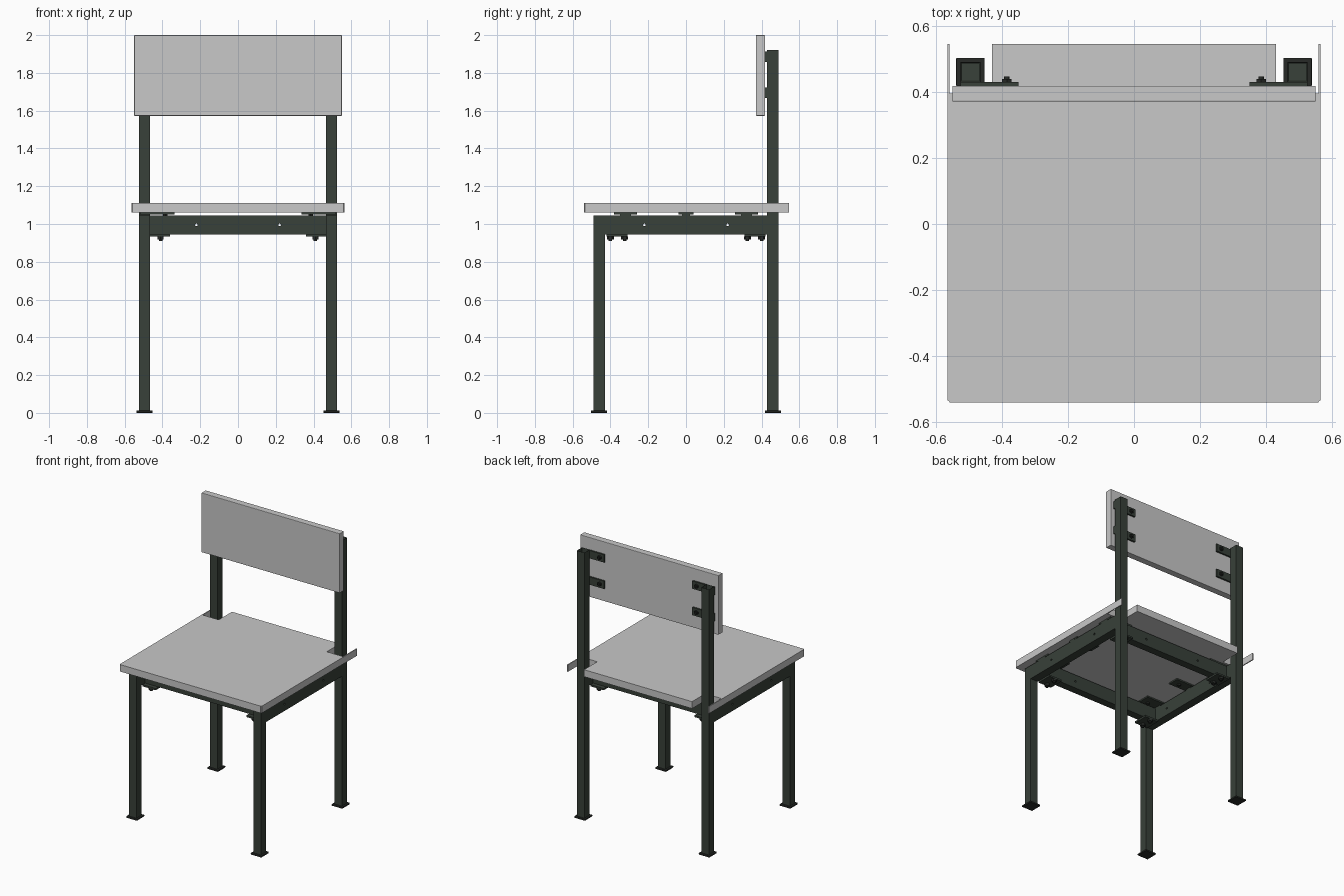
import bpy, bmesh
from mathutils import Matrix, Vector

cube = bpy.data.objects.get("Cube")
if cube:
    bpy.data.objects.remove(cube, do_unlink=True)


def material(name, rgb):
    m = bpy.data.materials.new(name)
    m.use_nodes = True
    m.diffuse_color = (*rgb, 1)
    m.node_tree.nodes["Principled BSDF"].inputs["Base Color"].default_value = (*rgb, 1)
    return m


PANEL = material("light grey panel", (0.58, 0.58, 0.58))
FRAME = material("dark green metal", (0.04, 0.052, 0.041))
FOOT = material("black plastic", (0.02, 0.023, 0.02))


def finish(name, bm, mat):
    bmesh.ops.recalc_face_normals(bm, faces=bm.faces)
    me = bpy.data.meshes.new(name)
    bm.to_mesh(me)
    bm.free()
    me.materials.append(mat)
    ob = bpy.data.objects.new(name, me)
    bpy.context.collection.objects.link(ob)
    return ob


def add_box(bm, x, y, z):
    lo, hi = Vector((x[0], y[0], z[0])), Vector((x[1], y[1], z[1]))
    scale = Matrix.Diagonal((*(hi - lo), 1))
    return bmesh.ops.create_cube(bm, size=1, matrix=Matrix.Translation((lo + hi) / 2) @ scale)["verts"]


def box(name, x, y, z, mat, bevel=0):
    bm = bmesh.new()
    add_box(bm, x, y, z)
    ob = finish(name, bm, mat)
    if bevel:
        mod = ob.modifiers.new("Edge", "BEVEL")
        mod.width, mod.segments = bevel, 2
    return ob


def rod(name, centre, radius, depth, axis, mat, sides=12):
    turn = {"x": Matrix.Rotation(1.5708, 4, "Y"), "y": Matrix.Rotation(1.5708, 4, "X"),
            "z": Matrix.Identity(4)}[axis]
    bm = bmesh.new()
    bmesh.ops.create_cone(bm, cap_ends=True, segments=sides, radius1=radius, radius2=radius,
                          depth=depth, matrix=Matrix.Translation(centre) @ turn)
    return finish(name, bm, mat)


def span(a, b, s):
    return tuple(sorted((a * s, b * s)))


def post(name, x, y, top):
    # Square tube, open at the top
    bm = bmesh.new()
    add_box(bm, x, y, (0.008, top))
    bm.faces.ensure_lookup_table()
    cap = max(bm.faces, key=lambda f: f.calc_center_median().z)
    bmesh.ops.inset_region(bm, faces=[cap], thickness=0.006)
    bmesh.ops.translate(bm, verts=cap.verts, vec=(0, 0, -0.9))
    return finish(name, bm, FRAME)


# Seat with notched rear corners that leave a thin lip at each side
half = [(0.565, -0.54), (0.565, 0.545), (0.558, 0.545), (0.558, 0.395), (0.43, 0.395), (0.43, 0.545)]
outline = half + [(-x, y) for x, y in reversed(half)]
bm = bmesh.new()
face = bm.faces.new([bm.verts.new((x, y, 1.06)) for x, y in outline])
ext = bmesh.ops.extrude_face_region(bm, geom=[face])["geom"]
bmesh.ops.translate(bm, verts=[v for v in ext if isinstance(v, bmesh.types.BMVert)], vec=(0, 0, 0.05))
corners = [e for e in bm.edges if abs(e.verts[0].co.z - e.verts[1].co.z) > 0.01 and e.verts[0].co.y < 0]
bmesh.ops.bevel(bm, geom=corners, offset=0.006, segments=3, affect="EDGES")
finish("seat", bm, PANEL)

# Backrest panel
box("backrest", (-0.55, 0.55), (0.37, 0.418), (1.573, 2.0), PANEL, 0.003)

rails = []
for s, side in ((1, "left"), (-1, "right")):
    px = span(0.465, 0.525, s)

    # Legs, rear posts and foot pads
    post("front_leg_" + side, px, (-0.49, -0.43), 1.045)
    post("rear_post_" + side, px, (0.43, 0.49), 1.92)
    for y, end in ((-0.46, "front"), (0.46, "rear")):
        box(f"{end}_foot_{side}", span(0.452, 0.538, s), (y - 0.043, y + 0.043), (0, 0.012), FOOT, 0.003)

    # Side rail
    rails.append(box("side_rail_" + side, px, (-0.43, 0.43), (0.945, 1.044), FRAME))

    # Tabs that hold the seat to the side rails
    for y, w in ((-0.32, 0.06), (0, 0.04), (0.32, 0.06)):
        box("seat_tab_" + side, span(0.335, 0.52, s), (y - w, y + w), (1.05, 1.06), FRAME)
        box("seat_tab_spacer_" + side, px, (y - w / 2, y + w / 2), (1.044, 1.05), FRAME)
        rod("seat_tab_bolt_" + side, (0.385 * s, y, 1.045), 0.014, 0.012, "z", FOOT, 6)

    # Clamp plates and bolts under the cross rails
    for e in (1, -1):
        box("clamp_plate_" + side, span(0.36, 0.465, s), span(0.31, 0.42, e), (0.933, 0.945), FRAME)
        for y in (0.325, 0.4):
            rod("clamp_nut_" + side, (0.41 * s, y * e, 0.926), 0.018, 0.016, "z", FOOT, 6)
            rod("clamp_bolt_" + side, (0.41 * s, y * e, 0.92), 0.009, 0.022, "z", FOOT)

    # Brackets that hold the backrest to the posts
    for z in (1.885, 1.695):
        box("back_bracket_" + side, span(0.35, 0.525, s), (0.418, 0.43), (z - 0.028, z + 0.028), FRAME)
        rod("back_nut_" + side, (0.385 * s, 0.434, z), 0.016, 0.01, "y", FOOT, 6)
        rod("back_bolt_" + side, (0.385 * s, 0.441, z), 0.008, 0.012, "y", FOOT)

# Cross rails, set inward from the legs
for e, end in ((1, "rear"), (-1, "front")):
    rails.append(box(end + "_cross_rail", (-0.465, 0.465), span(0.335, 0.39, e), (0.945, 1.044), FRAME))

# Small bolt holes drilled through the rails
for axis in "xy":
    for p in (-0.22, 0.22):
        centre = (0, p, 0.995) if axis == "x" else (p, 0, 0.995)
        drill = rod("hole_cutter", centre, 0.007, 1.4, axis, FRAME)
        drill.hide_render = True
        drill.hide_set(True)
        drill.display_type = "WIRE"
        for rail in rails:
            if ("side" in rail.name) == (axis == "x"):
                mod = rail.modifiers.new("Hole", "BOOLEAN")
                mod.object, mod.operation, mod.solver = drill, "DIFFERENCE", "EXACT"
